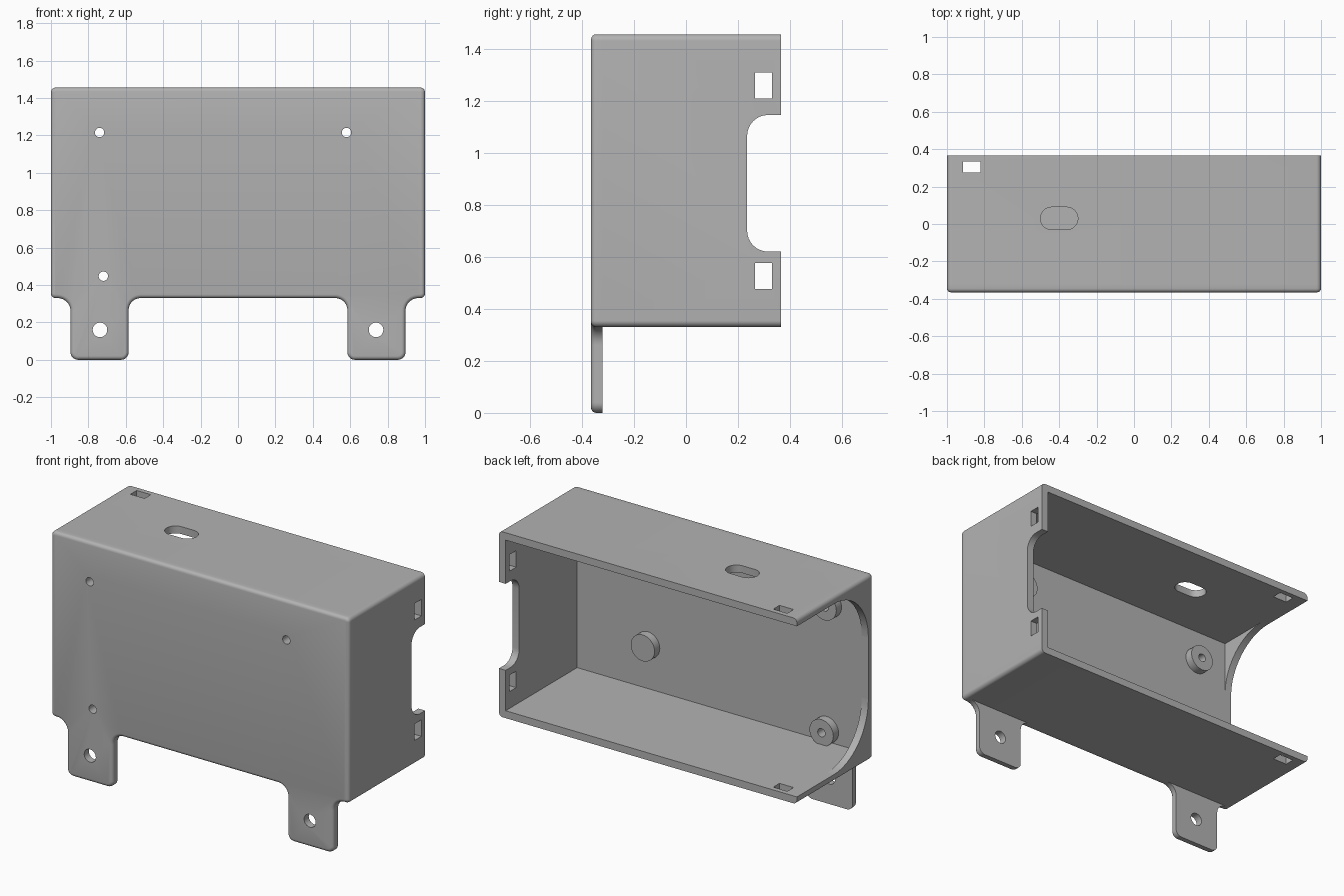
import bpy, bmesh
from math import sin, cos, pi
from mathutils import Vector

cube = bpy.data.objects.get("Cube")
if cube:
    bpy.data.objects.remove(cube, do_unlink=True)

grey = bpy.data.materials.new("mid_grey")
grey.use_nodes = True
GREY = (0.45, 0.45, 0.45, 1)
grey.diffuse_color = GREY
grey.node_tree.nodes["Principled BSDF"].inputs["Base Color"].default_value = GREY

# Main dimensions
BACK, FRONT = 0.365, -0.365
BOTTOM, TOP, WALL = 0.33, 1.455, 0.045
INNER = FRONT + WALL
EDGE = 0.025


def rounded(corners, steps=8):
    """Outline from (a, b, radius) right-angled corners."""
    pts = []
    for i, (a, b, r) in enumerate(corners):
        p = Vector((a, b))
        if r == 0:
            pts.append(p)
            continue
        u = (Vector(corners[i - 1][:2]) - p).normalized()
        v = (Vector(corners[(i + 1) % len(corners)][:2]) - p).normalized()
        for k in range(steps + 1):
            t = k / steps * pi / 2
            pts.append(p + r * (u + v) - r * (v * cos(t) + u * sin(t)))
    return pts


def rect(a0, a1, b0, b1, r=0):
    return rounded([(a0, b0, r), (a1, b0, r), (a1, b1, r), (a0, b1, r)])


def circle(a, b, r, n=32):
    return [(a + r * cos(2 * pi * k / n), b + r * sin(2 * pi * k / n)) for k in range(n)]


def extrude(name, outline, axis, lo, hi, bevel=0):
    """Prism of an outline along an axis; bevel rounds the edge at lo."""
    place = {"x": lambda a, b: (lo, a, b),
             "y": lambda a, b: (a, lo, b),
             "z": lambda a, b: (a, b, lo)}[axis]
    shift = Vector([hi - lo if c == axis else 0 for c in "xyz"])
    bm = bmesh.new()
    face = bm.faces.new([bm.verts.new(place(a, b)) for a, b in outline])
    rim = list(face.edges)
    new = bmesh.ops.extrude_face_region(bm, geom=[face], use_keep_orig=True)["geom"]
    bmesh.ops.translate(bm, vec=shift, verts=[g for g in new if isinstance(g, bmesh.types.BMVert)])
    bmesh.ops.recalc_face_normals(bm, faces=bm.faces)
    if bevel:
        bmesh.ops.bevel(bm, geom=rim, offset=bevel, segments=4, profile=0.5,
                        affect="EDGES", clamp_overlap=False)
    mesh = bpy.data.meshes.new(name)
    bm.to_mesh(mesh)
    bm.free()
    mesh.materials.append(grey)
    obj = bpy.data.objects.new(name, mesh)
    bpy.context.collection.objects.link(obj)
    return obj


def cutter(outline, axis, lo, hi):
    obj = extrude("cutter", outline, axis, lo, hi)
    obj.hide_render = True
    return obj


def activate(obj):
    bpy.ops.object.select_all(action="DESELECT")
    obj.select_set(True)
    bpy.context.view_layer.objects.active = obj


def cut(obj, cutters):
    activate(obj)
    for c in cutters:
        mod = obj.modifiers.new("cut", "BOOLEAN")
        mod.operation, mod.solver, mod.object = "DIFFERENCE", "EXACT", c
        bpy.ops.object.modifier_apply(modifier=mod.name)


# Front plate with two mounting tabs
TAB_IN, TAB_OUT = 0.585, 0.895
half = [(TAB_IN, BOTTOM, 0.065), (TAB_IN, 0, 0.04), (TAB_OUT, 0, 0.04),
        (TAB_OUT, BOTTOM, 0.07), (1, BOTTOM, EDGE), (1, TOP, EDGE)]
plate = extrude("front_plate", rounded(half + [(-x, z, r) for x, z, r in reversed(half)]),
                "y", FRONT, INNER, bevel=0.02)

# Top, bottom and left walls as one channel, open on the right side
shell = extrude("channel_walls", rounded([
    (-1, BOTTOM, EDGE), (1, BOTTOM, EDGE), (1, TOP, EDGE), (-1, TOP, EDGE),
    (-1, TOP - WALL, 0), (1 - WALL, TOP - WALL, 0),
    (1 - WALL, BOTTOM + WALL, 0), (-1, BOTTOM + WALL, 0)]), "y", INNER, BACK)

# Curved corner webs on the open side
R = 0.33
arc = [k / 16 * pi / 2 for k in range(17)]
for name, z, s in (("lower_web", BOTTOM + WALL, 1), ("upper_web", TOP - WALL, -1)):
    outline = [(INNER, z)] + [(INNER + R - R * sin(t), z + s * (R - R * cos(t))) for t in arc]
    extrude(name, outline, "x", -1, -1 + WALL)

# Latch slots, cable slot and side notch
slots = [cutter(rect(-0.915, -0.82, 0.275, 0.335), "z", 0.2, 1.6),
         cutter(rect(-0.5, -0.3, -0.03, 0.09, 0.0595), "z", 1.3, 1.6),
         cutter(rect(0.235, 0.6, 0.62, 1.145, 0.08), "x", 0.9, 1.1)]
slots += [cutter(rect(0.265, 0.33, z, z + 0.1), "x", 0.9, 1.1) for z in (0.477, 1.208)]
cut(shell, slots)

# Screw bosses, plus one solid support boss
screws = [(-0.74, 1.215), (0.58, 1.215), (-0.72, 0.447)]
BOSS_R, BOSS_H = 0.08, 0.05
bores = [cutter(circle(x, z, 0.025), "y", -0.5, 0) for x, z in screws]
parts = [plate, shell]
for i, (x, z) in enumerate(screws):
    boss = extrude(f"screw_boss_{i + 1}", circle(x, z, BOSS_R), "y", INNER, INNER + BOSS_H)
    cut(boss, [bores[i]])
    parts.append(boss)
parts.append(extrude("support_boss", circle(0.48, 0.64, BOSS_R), "y", INNER, INNER + BOSS_H))

# Mounting holes in the tabs
holes = [cutter(circle(s * 0.738, 0.16, 0.039), "y", -0.5, 0) for s in (-1, 1)]
cut(plate, bores + holes)

for c in slots + bores + holes:
    bpy.data.objects.remove(c, do_unlink=True)

# Smooth rounded edges, keep corners sharp
for obj in bpy.context.scene.objects:
    if obj.type == "MESH":
        activate(obj)
        bpy.ops.object.shade_smooth_by_angle(angle=pi / 6)
